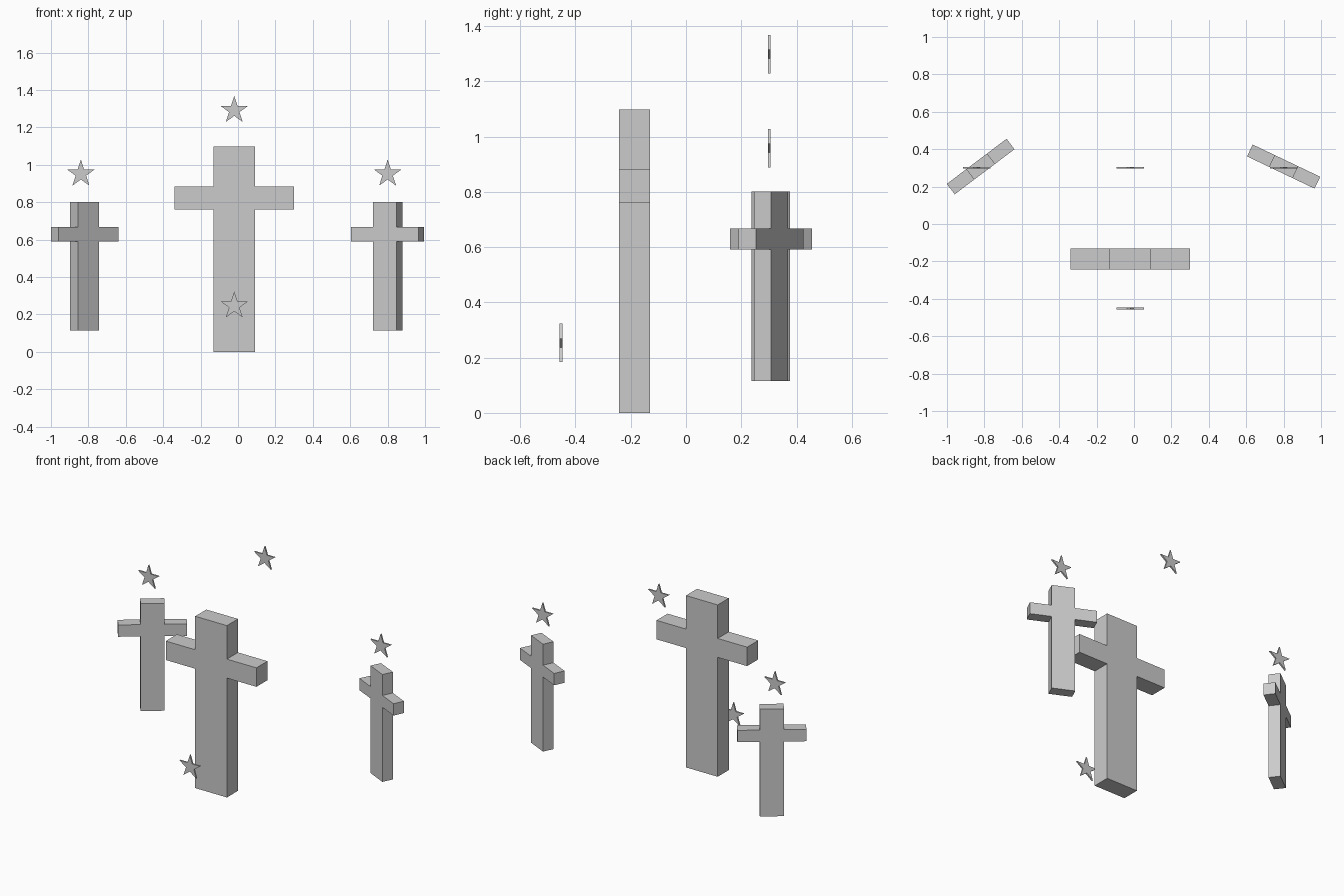
import bpy, bmesh
from math import sin, cos, pi, radians

if "Cube" in bpy.data.objects:
    bpy.data.objects.remove(bpy.data.objects["Cube"])


def extrude_profile(name, points, depth, location, angle=0.0):
    """Solid from an outline in the XZ plane, with its depth centred on y."""
    bm = bmesh.new()
    front = bm.faces.new([bm.verts.new((x, -depth / 2, z)) for x, z in points])
    out = bmesh.ops.extrude_face_region(bm, geom=[front], use_keep_orig=True)
    moved = [g for g in out["geom"] if isinstance(g, bmesh.types.BMVert)]
    bmesh.ops.translate(bm, verts=moved, vec=(0, depth, 0))
    bmesh.ops.recalc_face_normals(bm, faces=bm.faces)
    mesh = bpy.data.meshes.new(name)
    bm.to_mesh(mesh)
    bm.free()
    obj = bpy.data.objects.new(name, mesh)
    obj.location = location
    obj.rotation_euler.z = radians(angle)
    bpy.context.collection.objects.link(obj)
    return obj


def cross(name, location, scale=1.0, angle=0.0):
    half = [(0.112, 0), (0.112, 0.762), (0.32, 0.762),
            (0.32, 0.883), (0.112, 0.883), (0.112, 1.097)]
    outline = half + [(-x, z) for x, z in reversed(half)]
    points = [(x * scale, z * scale) for x, z in outline]
    extrude_profile(name, points, 0.112 * scale, location, angle)


def star(name, location, radius=0.077):
    points = []
    for i in range(10):
        r = radius if i % 2 == 0 else radius * 0.382
        a = i * pi / 5
        points.append((r * sin(a), r * cos(a)))
    extrude_profile(name, points, 0.01, location)


# Large cross in front, two smaller turned crosses behind
cross("center_cross", (-0.02, -0.187, 0))
cross("left_cross", (-0.82, 0.307, 0.115), 0.625, 37)
cross("right_cross", (0.80, 0.307, 0.115), 0.625, -25.5)

# Thin five-pointed stars
star("top_star", (-0.02, 0.301, 1.291))
star("left_star", (-0.84, 0.301, 0.951))
star("right_star", (0.80, 0.301, 0.951))
star("front_star", (-0.02, -0.452, 0.246))
